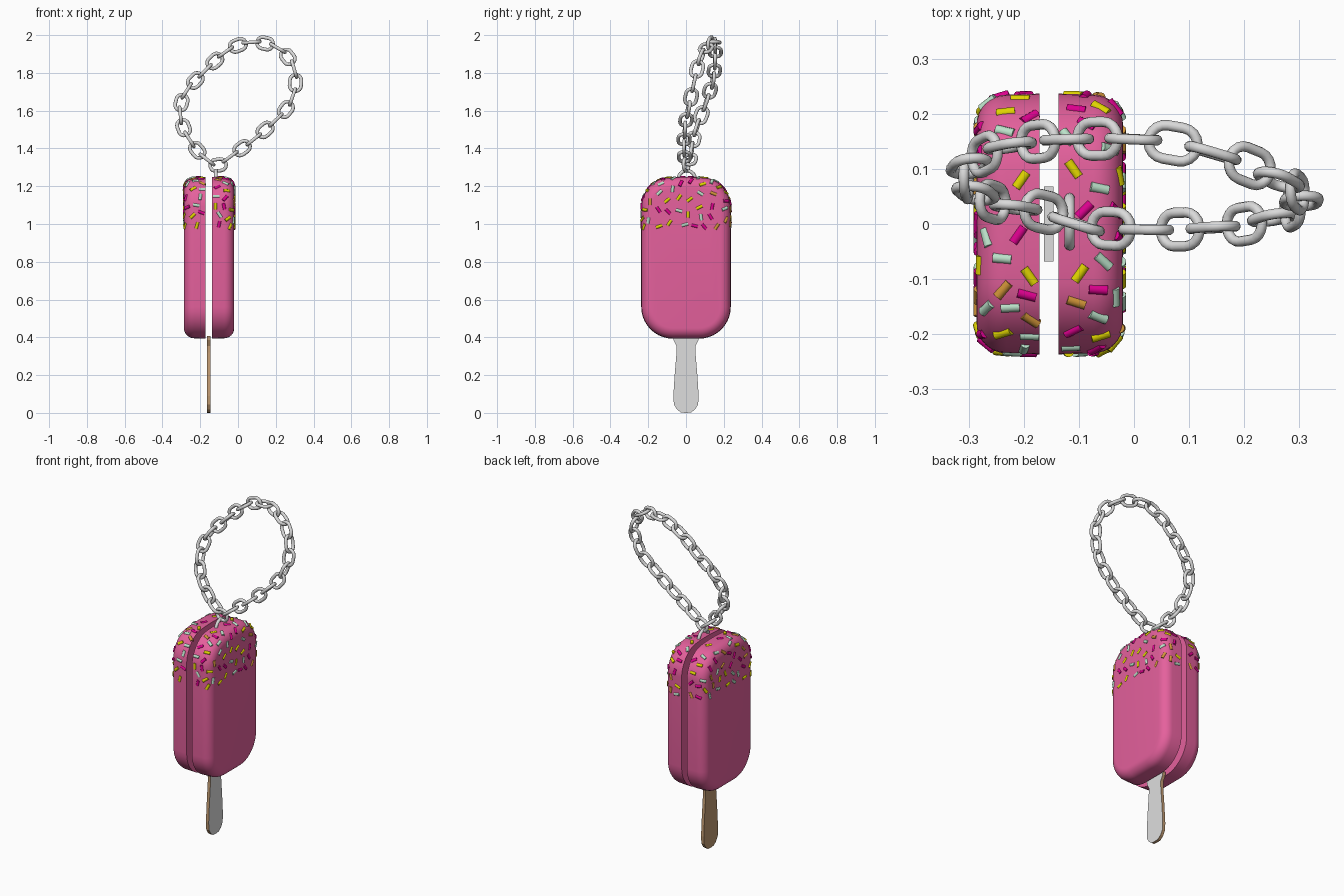
import bpy, bmesh, math, random
from mathutils import Vector, Matrix
from mathutils.bvhtree import BVHTree

if "Cube" in bpy.data.objects:
    bpy.data.objects.remove(bpy.data.objects["Cube"])

random.seed(5)


def material(name, rgb):
    m = bpy.data.materials.new(name)
    m.diffuse_color = (*rgb, 1)
    m.use_nodes = True
    m.node_tree.nodes["Principled BSDF"].inputs["Base Color"].default_value = m.diffuse_color
    return m


PINK = material("pink_coating", (0.78, 0.118, 0.335))
SILVER = material("silver_metal", (0.70, 0.70, 0.70))
GREY = material("pale_grey", (0.73, 0.73, 0.73))
WOOD = material("tan_wood", (0.54, 0.33, 0.17))
SPRINKLES = [material("magenta", (0.72, 0.0, 0.27)), material("yellow", (0.74, 0.66, 0.0)),
             material("mint", (0.50, 0.76, 0.59)), material("orange", (0.64, 0.30, 0.04))]


def make_object(name, bm, mats, smooth=True):
    bmesh.ops.recalc_face_normals(bm, faces=bm.faces)
    me = bpy.data.meshes.new(name)
    bm.to_mesh(me)
    bm.free()
    for m in mats:
        me.materials.append(m)
    ob = bpy.data.objects.new(name, me)
    bpy.context.collection.objects.link(ob)
    if smooth:
        bpy.ops.object.select_all(action='DESELECT')
        ob.select_set(True)
        bpy.context.view_layer.objects.active = ob
        bpy.ops.object.shade_smooth_by_angle(angle=math.radians(50))
    return ob


def skin(bm, rings, closed=False):
    """Bridge successive closed rings of points with quads."""
    vs = [[bm.verts.new(p) for p in r] for r in rings]
    pairs = list(zip(vs, vs[1:])) + ([(vs[-1], vs[0])] if closed else [])
    for a, b in pairs:
        n = len(a)
        for i in range(n):
            bm.faces.new((a[i], a[(i + 1) % n], b[(i + 1) % n], b[i]))
    return vs


# --- ice cream halves: rounded outline lofted outwards with a rounded rim ---
ARCH = 0.026


def outline(x, inset):
    hw, lo, hi = 0.237 - inset, 0.393 + inset, 1.25 - inset
    rt, rb = 0.13 - inset, 0.168 - inset
    top = hi - ARCH - rt
    corners = [(hw - rb, lo + rb, rb, -90, 0), (hw - rt, top, rt, 0, 0),
               (0, hi - ARCH, 0, 0, hw - rt), (rt - hw, top, rt, 90, 0),
               (rb - hw, lo + rb, rb, 180, 0)]
    pts = []
    for cy, cz, r, start, span in corners:
        steps = range(1, 8) if span else range(11)
        for k in steps:
            a = math.radians(start + 9 * k)
            y, z = cy + r * math.cos(a), cz + r * math.sin(a)
            if span:
                y = span * (1 - k / 4)
            if z > 1.0:  # gently arched top
                z += ARCH * (1 - (y / hw) ** 2) * min(1, (z - 1.0) / 0.2)
            pts.append((x, y, z))
    return pts


def make_half(name, inner, outer):
    bm = bmesh.new()
    s = 1 if outer > inner else -1
    r = 0.054
    rings = [outline(inner, 0), outline(outer - s * r, 0.002)]
    for k in range(1, 9):
        a = math.radians(k * 90 / 8)
        rings.append(outline(outer - s * r * (1 - math.sin(a)), 0.002 + r * (1 - math.cos(a))))
    vs = skin(bm, rings)
    bm.faces.new(vs[0])
    bm.faces.new(vs[-1])
    bmesh.ops.recalc_face_normals(bm, faces=bm.faces)
    tree = BVHTree.FromBMesh(bm)
    make_object(name, bm, [PINK])
    return tree


# --- sprinkles: x, y, heading in degrees and colour of those on the crown ---
CROWN = {
    "left": [(-.235, .17, -25, 2), (-.19, .195, 50, 0), (-.205, .08, 55, 1), (-.21, -.02, 55, 0),
             (-.24, -.063, -5, 2), (-.19, -.095, -55, 1), (-.238, -.12, 50, 3), (-.195, -.13, -15, 0),
             (-.225, -.153, 5, 2), (-.188, -.175, -45, 3), (-.238, -.2, 45, 1), (-.19, -.205, 0, 2)],
    "right": [(-.105, .21, -15, 0), (-.06, .212, -60, 1), (-.12, .158, -60, 2), (-.11, .1, -55, 1),
              (-.062, .065, -10, 2), (-.09, .025, 45, 0), (-.055, -.068, -40, 2), (-.098, -.09, 55, 1),
              (-.065, -.12, -5, 0), (-.105, -.143, -20, 3), (-.065, -.17, -35, 2), (-.11, -.195, 45, 0),
              (-.06, -.205, 10, 1)]}


def add_sprinkle(bm, hit, nrm, heading, colour):
    b = nrm.cross(heading).normalized()
    t = b.cross(nrm).normalized()
    frame = Matrix((b, nrm, t)).transposed().to_4x4()
    frame.translation = hit - nrm * 0.0035
    geo = bmesh.ops.create_cone(bm, cap_ends=True, segments=12, radius1=0.009,
                                radius2=0.009, depth=0.034, matrix=frame)
    for f in {f for v in geo["verts"] for f in v.link_faces}:
        f.material_index = colour


def make_sprinkles(side, tree, inner, outer):
    bm = bmesh.new()
    placed = []
    mid = (inner + outer) / 2
    s = 1 if outer > inner else -1
    for x, y, deg, colour in CROWN[side]:
        hit, nrm, _, _ = tree.ray_cast(Vector((x, y, 3)), Vector((0, 0, -1)))
        a = math.radians(deg)
        add_sprinkle(bm, hit, nrm, Vector((math.cos(a), math.sin(a), 0)), colour)
        placed.append(hit)
    # the rest are scattered over the sides
    for _ in range(6000):
        d = Vector((random.gauss(0, 1), random.gauss(0, 1), random.gauss(0, 1))).normalized()
        start = Vector((mid, random.uniform(-0.21, 0.21), random.uniform(0.98, 1.2))) + d * 2
        hit, nrm, _, _ = tree.ray_cast(start, -d)
        if hit is None or hit.z < 0.985 or nrm.x * s < -0.5 or abs(hit.x - inner) < 0.016:
            continue
        if nrm.z > 0.75:
            continue
        gap = 0.05 if abs(nrm.x) > 0.8 else 0.042
        if any((hit - p).length < gap for p in placed):
            continue
        placed.append(hit)
        t = nrm.orthogonal().normalized()
        t.rotate(Matrix.Rotation(random.uniform(0, math.pi), 3, nrm))
        if abs(hit.x - inner) < 0.022:
            t = (t - Vector((t.x * 0.8, 0, 0))).normalized()
        add_sprinkle(bm, hit, nrm, t, (0, 1, 2, 1, 0, 2, 3)[len(placed) % 7])
    make_object(side + "_sprinkles", bm, SPRINKLES)


for side, inner, outer in (("left", -0.172, -0.286), ("right", -0.137, -0.02)):
    surface = make_half(side + "_half", inner, outer)
    make_sprinkles(side, surface, inner, outer)

# --- flat stick, pale on one side ---
profile = [(0.026, 0.002), (0.048, 0.018), (0.064, 0.045), (0.067, 0.09), (0.06, 0.2),
           (0.05, 0.32), (0.05, 0.355), (0.066, 0.385), (0.068, 0.408)]
loop = [(0, 0)] + profile + [(-y, z) for y, z in reversed(profile)]
bm = bmesh.new()
a, b = skin(bm, [[(x, y, z) for y, z in loop] for x in (-0.164, -0.146)])
bm.faces.new(a)
bm.faces.new(b)
bmesh.ops.recalc_face_normals(bm, faces=bm.faces)
for f in bm.faces:
    f.material_index = 0 if f.normal.x > 0.5 or f.normal.z > 0.9 else 1
make_object("stick", bm, [GREY, WOOD], smooth=False)


# --- chain ---
def add_link(bm, centre, along, across, length, width, wire):
    """One stadium-shaped link swept with a round wire."""
    up = along.cross(across).normalized()
    r = width / 2 - wire
    straight = length / 2 - wire - r
    rings = []
    for k in range(20):
        t = math.radians(-90 + 180 * (k % 10) / 9 + (180 if k >= 10 else 0))
        out = along * math.cos(t) + across * math.sin(t)
        p = centre + along * (straight if k < 10 else -straight) + out * r
        rings.append([p + (out * math.cos(q) + up * math.sin(q)) * wire
                      for q in (i * math.tau / 10 for i in range(10))])
    skin(bm, rings, closed=True)


PATH = [Vector(p) for p in (
    (-0.105, 0.0, 1.312), (-0.155, 0.02, 1.335), (-0.215, 0.03, 1.39), (-0.28, 0.05, 1.49),
    (-0.306, 0.09, 1.60), (-0.275, 0.125, 1.70), (-0.20, 0.147, 1.785), (-0.06, 0.155, 1.915),
    (0.07, 0.147, 1.962), (0.20, 0.11, 1.937), (0.28, 0.07, 1.86), (0.305, 0.045, 1.76),
    (0.275, 0.02, 1.64), (0.20, 0.0, 1.55), (0.08, -0.01, 1.445), (-0.05, -0.008, 1.35))]


def path_point(i, t):
    p0, p1, p2, p3 = (PATH[(i + k) % len(PATH)] for k in (-1, 0, 1, 2))
    return 0.5 * (2 * p1 + (p2 - p0) * t + (2 * p0 - 5 * p1 + 4 * p2 - p3) * t * t
                  + (3 * p1 - p0 - 3 * p2 + p3) * t ** 3)


dense = [path_point(i, k / 40) for i in range(len(PATH)) for k in range(40)]
dense.append(dense[0])
dist = [0.0]
for p, q in zip(dense, dense[1:]):
    dist.append(dist[-1] + (q - p).length)


def at(d):
    d %= dist[-1]
    i = next(i for i in range(1, len(dist)) if dist[i] >= d)
    return dense[i - 1].lerp(dense[i], (d - dist[i - 1]) / max(1e-9, dist[i] - dist[i - 1]))


count = 2 * round(dist[-1] / 0.076 / 2)
pitch = dist[-1] / count
bm = bmesh.new()
for n in range(count):
    d = n * pitch - 0.028 * math.sin(math.pi * n / count)
    along = (at(d + pitch / 2) - at(d - pitch / 2)).normalized()
    side = Vector((0, 1, 0))
    side = (side - along * side.dot(along)).normalized()
    across = side if n % 2 else along.cross(side)
    add_link(bm, at(d), along, across, pitch + 0.034, 0.08, 0.0095)
make_object("chain", bm, [SILVER])

# --- fixed ring set into the top of the right half ---
bm = bmesh.new()
add_link(bm, Vector((-0.117, 0.004, 1.237)), Vector((0, 0, 1)), Vector((0, 1, 0)), 0.11, 0.108, 0.0095)
make_object("hanging_ring", bm, [SILVER])
